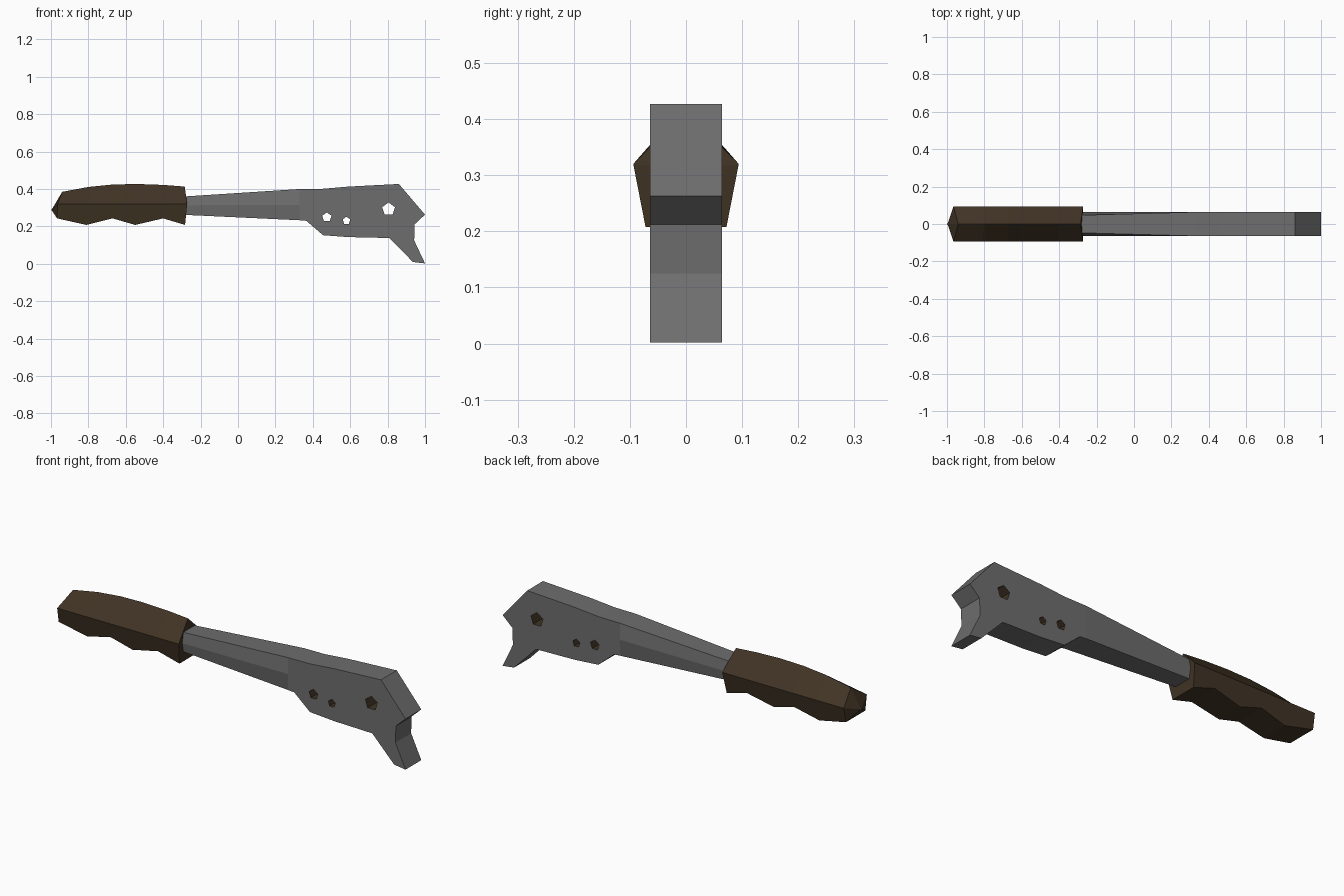
import bpy, bmesh, math

if "Cube" in bpy.data.objects:
    bpy.data.objects.remove(bpy.data.objects["Cube"])


def material(name, rgb):
    m = bpy.data.materials.new(name)
    m.diffuse_color = (*rgb, 1)
    m.use_nodes = True
    m.node_tree.nodes["Principled BSDF"].inputs["Base Color"].default_value = m.diffuse_color
    return m


STEEL = material("dark_steel", (0.155, 0.155, 0.155))
BROWN = material("dark_brown", (0.052, 0.034, 0.018))
T = 0.064  # half thickness of the blade


def finish(bm, name, mats):
    bmesh.ops.recalc_face_normals(bm, faces=bm.faces[:])
    me = bpy.data.meshes.new(name)
    bm.to_mesh(me)
    bm.free()
    for m in mats:
        me.materials.append(m)
    ob = bpy.data.objects.new(name, me)
    bpy.context.collection.objects.link(ob)
    return ob


def loft(name, rings, mat, start_tip=None, end_tip=None):
    """Skin a list of equal rings, closing the ends to tips where given."""
    bm = bmesh.new()
    vs = [[bm.verts.new(p) for p in r] for r in rings]
    n = len(vs[0])
    for a, b in zip(vs, vs[1:]):
        for i in range(n):
            j = (i + 1) % n
            bm.faces.new((a[i], a[j], b[j], b[i]))
    for ring, tip in ((vs[0], start_tip), (vs[-1], end_tip)):
        if tip:
            t = bm.verts.new(tip)
            for i in range(n):
                bm.faces.new((ring[i], ring[(i + 1) % n], t))
    return finish(bm, name, [mat])


# Blade head: flat plate with three pentagonal holes
outline = [(0.33, 0.40), (0.45, 0.401), (0.59, 0.413), (0.86, 0.427),
           (1.0, 0.263), (0.945, 0.212), (0.942, 0.125), (1.0, 0.002),
           (0.935, 0.01), (0.81, 0.138), (0.59, 0.143), (0.455, 0.153),
           (0.365, 0.23), (0.33, 0.233)]


def pentagon(x, z, r):
    return [(x + r * math.sin(math.tau * k / 5), z + r * math.cos(math.tau * k / 5))
            for k in range(5)]


loops = [outline, pentagon(0.475, 0.249, 0.026),
         pentagon(0.58, 0.231, 0.021), pentagon(0.805, 0.292, 0.036)]
bm = bmesh.new()
sides = []
for y in (-T, T):
    side, edges = [], []
    for pts in loops:
        vs = [bm.verts.new((x, y, z)) for x, z in pts]
        edges += [bm.edges.new((vs[i], vs[(i + 1) % len(vs)])) for i in range(len(vs))]
        side.append(vs)
    bmesh.ops.triangle_fill(bm, edges=edges, use_beauty=True, normal=(0, -1, 0))
    sides.append(side)
for k, (a, b) in enumerate(zip(*sides)):
    n = len(a)
    for i in range(n):
        if k == 0 and i == n - 1:
            continue  # open where the shaft joins
        j = (i + 1) % n
        f = bm.faces.new((a[i], a[j], b[j], b[i]))
        f.material_index = 1 if k else 0  # brown hole walls
bmesh.ops.remove_doubles(bm, verts=bm.verts[:], dist=1e-5)
finish(bm, "blade_head", [STEEL, BROWN])


# Shaft: six-sided near the grip, squaring off into the blade head
def shaft_ring(x, top, mid, low, w):
    return [(x, -w, top), (x, w, top), (x, T, mid), (x, w, low), (x, -w, low), (x, -T, mid)]


loft("shaft", [shaft_ring(-0.29, 0.36, 0.313, 0.262, 0.047),
               shaft_ring(0.33, 0.40, 0.315, 0.233, T)], STEEL)

# Grip: ridged top, flared sides, scalloped finger grooves below
top = [(-0.94, 0.385), (-0.80, 0.411), (-0.67, 0.424), (-0.54, 0.427), (-0.40, 0.422), (-0.285, 0.413)]
mid = [-0.965, -0.81, -0.67, -0.55, -0.40, -0.272]
low = [(-0.967, 0.243), (-0.81, 0.208), (-0.67, 0.243), (-0.55, 0.208), (-0.40, 0.243), (-0.283, 0.208)]
rings = []
for (tx, tz), mx, (lx, lz) in zip(top, mid, low):
    w = 0.094 - 0.195 * (0.32 - lz)
    rings.append([(tx, 0, tz), (mx, 0.094, 0.32), (lx, w, lz), (lx, -w, lz), (mx, -0.094, 0.32)])
loft("grip", rings, BROWN, (-0.997, 0, 0.288), (-0.275, 0, 0.31))

# Tang end: small steel point showing at the butt of the grip
tang = [(-0.985, 0.016 * math.cos(math.tau * k / 6), 0.288 + 0.014 * math.sin(math.tau * k / 6))
        for k in range(6)]
loft("tang_end", [tang], STEEL, (-1.0, 0, 0.288), (-0.97, 0, 0.288))
